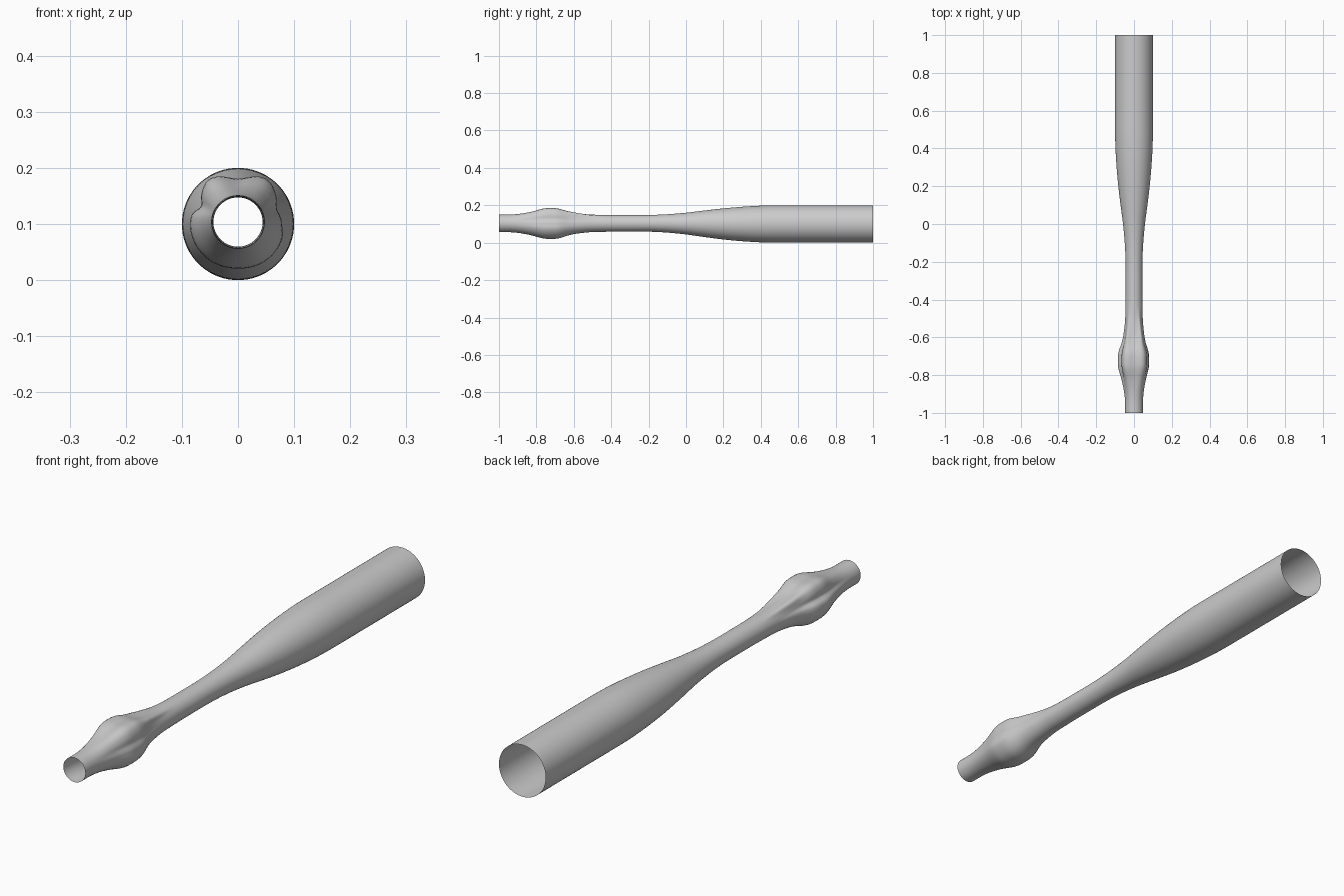
import bpy, bmesh, math

if "Cube" in bpy.data.objects:
    bpy.data.objects.remove(bpy.data.objects["Cube"])


def smooth(points, t):
    """Monotone cubic interpolation through (position, value) pairs."""
    t = min(max(t, points[0][0]), points[-1][0])

    def slope(i):
        if i == 0 or i == len(points) - 1:
            return 0.0
        (x0, v0), (x1, v1), (x2, v2) = points[i - 1:i + 2]
        if (v1 - v0) * (v2 - v1) <= 0:
            return 0.0
        return (v2 - v0) / (x2 - x0)

    for i in range(len(points) - 1):
        (a, va), (b, vb) = points[i], points[i + 1]
        if t <= b:
            h, s = b - a, (t - a) / (b - a)
            return (va * (1 + 2 * s) * (1 - s) ** 2 + vb * s * s * (3 - 2 * s)
                    + h * s * (1 - s) * (slope(i) * (1 - s) - slope(i + 1) * s))


# Round tube: radius and centre height along y
RADIUS = [(-1, .047), (-.85, .047), (-.5, .046), (-.35, .044), (-.2, .0445), (-.1, .049),
          (0, .058), (.1, .071), (.2, .083), (.3, .092), (.4, .098), (.5, .1), (1, .1)]
CENTRE = [(-1, .1035), (-.2, .1035), (.3, .1), (1, .1)]
# Lobed bulb: cross-section radius by angle, and its strength along y
LOBES = [(0, .078), (18, .073), (35, .083), (56, .092), (90, .077), (124, .092),
         (143, .082), (157, .071), (170, .083), (200, .086), (235, .085),
         (270, .083), (305, .085), (340, .084), (360, .078)]
BULB = [(-.96, 0), (-.9, .1), (-.83, .45), (-.76, .95), (-.72, 1), (-.68, .92),
        (-.62, .42), (-.56, .15), (-.48, 0)]
# Thin ridges running from the bulb up the neck
RIDGE = [(-.68, 0), (-.6, .009), (-.54, .007), (-.42, 0)]

SIDES, RINGS = 72, 140
bm = bmesh.new()
rings = []
for j in range(RINGS + 1):
    y = -1 + 2 * j / RINGS
    base, cz = smooth(RADIUS, y), smooth(CENTRE, y)
    k, ridge = smooth(BULB, y), smooth(RIDGE, y)
    ring = []
    for i in range(SIDES):
        deg = 360 * i / SIDES
        r = base + k * (smooth(LOBES, deg) - base)
        for a in (55, 125):
            r += ridge * math.exp(-((deg - a) / 12) ** 2)
        a = math.radians(deg)
        ring.append(bm.verts.new((r * math.cos(a), y, cz + r * math.sin(a))))
    rings.append(ring)
for lo, hi in zip(rings, rings[1:]):
    for i in range(SIDES):
        n = (i + 1) % SIDES
        bm.faces.new((lo[i], hi[i], hi[n], lo[n]))
bmesh.ops.recalc_face_normals(bm, faces=bm.faces)

# Open-ended lobed tube
mesh = bpy.data.meshes.new("lobed_tube")
bm.to_mesh(mesh)
bm.free()
mesh.shade_smooth()
tube = bpy.data.objects.new("lobed_tube", mesh)
bpy.context.collection.objects.link(tube)
